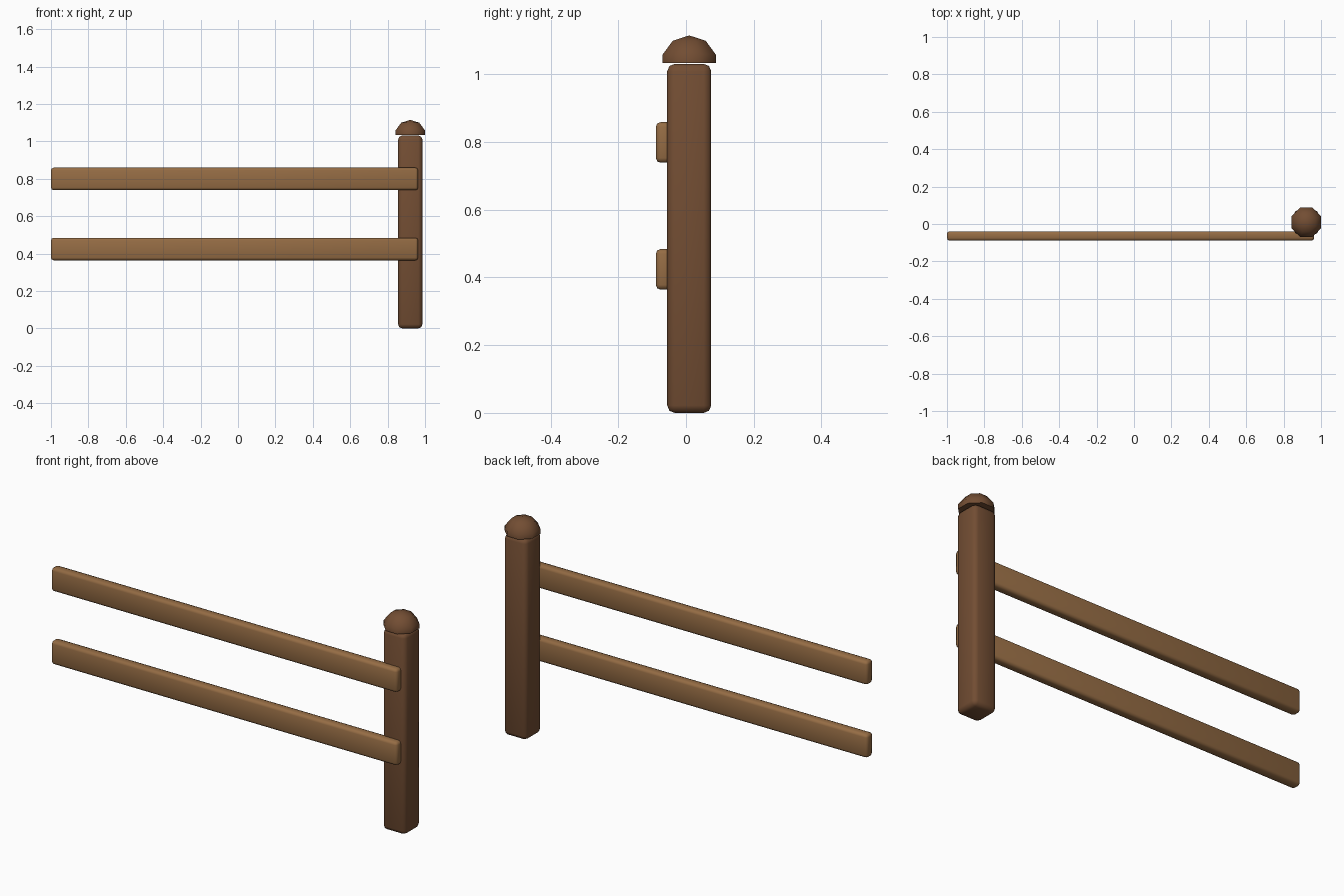
import bpy, bmesh, math
from mathutils import Matrix

if "Cube" in bpy.data.objects:
    bpy.data.objects.remove(bpy.data.objects["Cube"])


def material(name, rgb):
    m = bpy.data.materials.new(name)
    m.diffuse_color = (*rgb, 1)
    m.use_nodes = True
    m.node_tree.nodes["Principled BSDF"].inputs["Base Color"].default_value = m.diffuse_color
    return m


dark_wood = material("dark_wood", (0.17, 0.075, 0.033))
light_wood = material("light_wood", (0.30, 0.15, 0.058))


def finish(bm, name, mat, angle):
    mesh = bpy.data.meshes.new(name)
    bm.to_mesh(mesh)
    bm.free()
    mesh.materials.append(mat)
    obj = bpy.data.objects.new(name, mesh)
    bpy.context.collection.objects.link(obj)
    bpy.ops.object.select_all(action='DESELECT')
    obj.select_set(True)
    bpy.context.view_layer.objects.active = obj
    bpy.ops.object.shade_smooth_by_angle(angle=math.radians(angle))
    return obj


def rounded_box(name, low, high, bevel, mat):
    size = [b - a for a, b in zip(low, high)]
    mid = [(a + b) / 2 for a, b in zip(low, high)]
    bm = bmesh.new()
    bmesh.ops.create_cube(bm, size=1, matrix=Matrix.Translation(mid) @ Matrix.Diagonal((*size, 1)))
    bmesh.ops.bevel(bm, geom=bm.edges[:], offset=bevel, segments=2, profile=0.5, affect='EDGES')
    return finish(bm, name, mat, 50)


# Post
PX, PY, HALF, TOP = 0.921, 0.0095, 0.065, 1.031
rounded_box("post", (PX - HALF, PY - HALF, 0), (PX + HALF, PY + HALF, TOP), 0.022, dark_wood)

# Two rails fixed to the front of the post
for name, z in (("lower_rail", 0.424), ("upper_rail", 0.799)):
    rounded_box(name, (-1, -0.089, z - 0.06), (0.963, -0.039, z + 0.06), 0.014, light_wood)

# Domed cap: eight-sided sphere, cut flat at its middle
bm = bmesh.new()
bmesh.ops.create_uvsphere(bm, u_segments=8, v_segments=5, radius=1)
cut = bmesh.ops.bisect_plane(bm, geom=bm.verts[:] + bm.edges[:] + bm.faces[:],
                             plane_co=(0, 0, 0), plane_no=(0, 0, -1), clear_outer=True)
bmesh.ops.holes_fill(bm, edges=[e for e in bm.edges if e.is_boundary])
bmesh.ops.recalc_face_normals(bm, faces=bm.faces[:])
bm.transform(Matrix.Translation((PX, PY, TOP + 0.002))
             @ Matrix.Diagonal((0.0895, 0.0895, 0.082, 1))
             @ Matrix.Rotation(math.pi / 8, 4, 'Z'))
finish(bm, "post_cap", dark_wood, 60)
